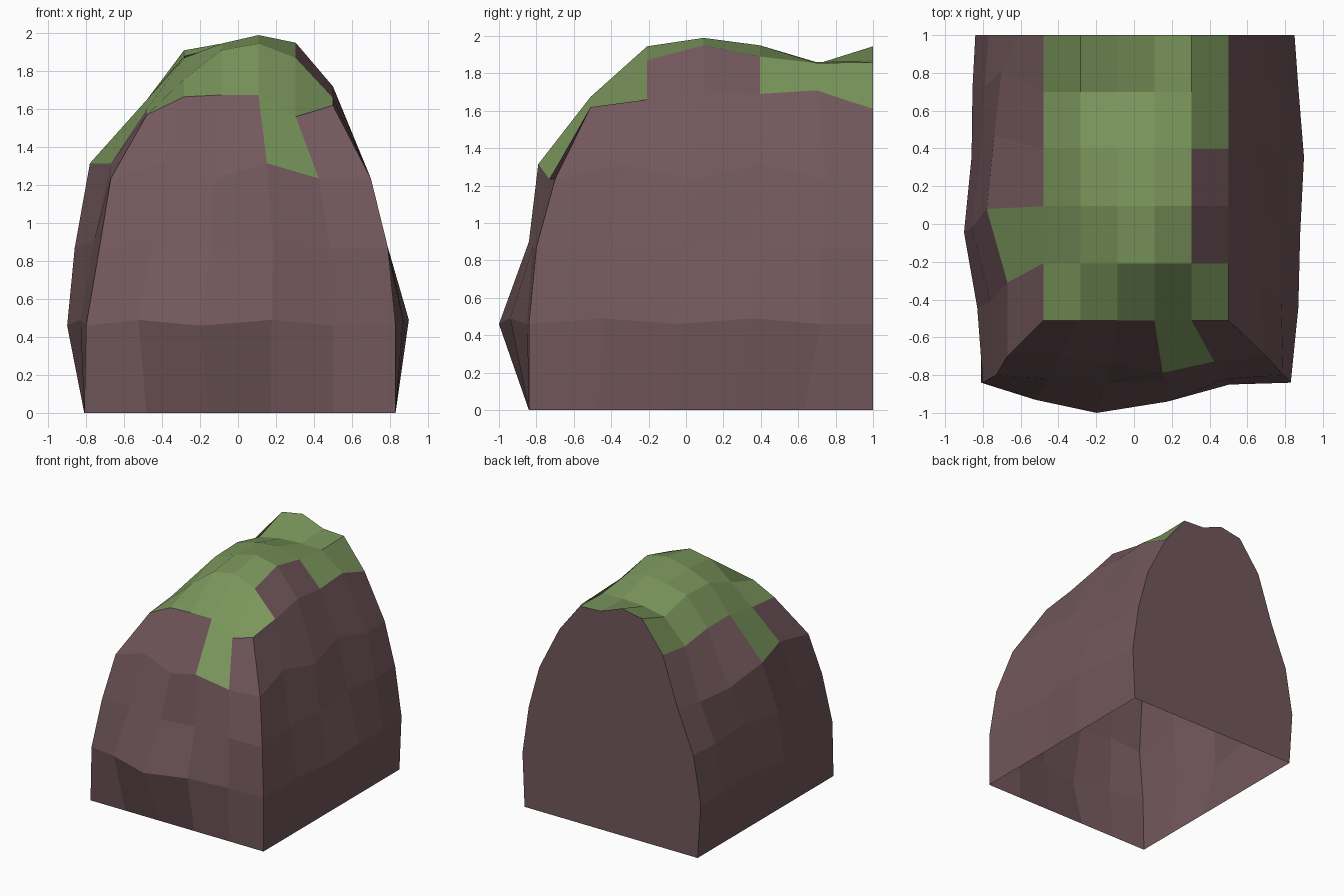
import bpy
import bmesh

if "Cube" in bpy.data.objects:
    bpy.data.objects.remove(bpy.data.objects["Cube"])

N = 5            # cells along every side
BACK = 1.0       # plane of the flat back


def make_material(name, rgb):
    mat = bpy.data.materials.new(name)
    mat.use_nodes = True
    color = (*rgb, 1.0)
    mat.diffuse_color = color
    bsdf = mat.node_tree.nodes["Principled BSDF"]
    bsdf.inputs["Base Color"].default_value = color
    bsdf.inputs["Roughness"].default_value = 0.9
    return mat


def lerp(a, b, i):
    return a + (b - a) * i / N


def ring_points(z, left, right, front, left_out, front_out, right_out,
                wobble=0.03, left_drift=0.06, right_drift=0.06, front_drift=0.0,
                left_peaks=(1, 3)):
    """Open ring: left side back to front, across the front, right side to the back."""
    def height(i, peaks=(1, 3)):
        return z + wobble * (i in peaks)

    def along(i, drift):
        return lerp(front, BACK, i) + drift * min(i, 3) / 2 * (i < N)

    side = range(N + 1)
    points = [(left - left_out[i], along(i, left_drift), height(i, left_peaks))
              for i in reversed(side)]
    points += [(lerp(left, right, i) + front_drift * (i < 3), front - front_out[i - 1], height(i))
               for i in range(1, N)]
    points += [(right + right_out[i], along(i, right_drift), height(i)) for i in side]
    return points


# Rock wall levels: straight base, bulging belly, tapering shoulders
none = [0] * (N + 1)
levels = [
    ring_points(0, -.81, .83, -.84, none, none, none,
                wobble=0, left_drift=0, right_drift=0),
    ring_points(.46, -.80, .83, -.84,
                [0, .03, .10, .06, .055, .04], [.09, .16, .10, .01],
                [0, .04, .05, .07, .04, .02], front_drift=-.05),
    ring_points(.87, -.73, .79, -.80,
                [0, .03, .13, .08, .06, .04], [.02, .04, .04, .02],
                [0, -.01, 0, -.01, 0, 0], front_drift=-.02),
    ring_points(1.235, -.67, .70, -.70,
                [0, 0, .11, .07, .03, -.05], [0, .04, .09, .03],
                [0, -.04, 0, -.04, 0, -.01],
                wobble=.08, left_drift=.10, left_peaks=(1, 2)),
]

# Uneven crown heights, one row per step from front to back
crown_heights = [
    [1.57, 1.665, 1.675, 1.675, 1.56, 1.62],
    [1.60, 1.76, 1.91, 1.945, 1.87, 1.66],
    [1.65, 1.87, 1.945, 1.99, 1.95, 1.72],
    [1.65, 1.88, 1.93, 1.95, 1.89, 1.69],
    [1.61, 1.81, 1.85, 1.86, 1.855, 1.71],
    [1.65, 1.91, 1.945, 1.87, 1.86, 1.61],
]

STONE, MOSS = 0, 1
bm = bmesh.new()


def add_face(verts, material):
    face = bm.faces.new(verts)
    face.material_index = material
    face.smooth = False


crown = [[bm.verts.new((lerp(-.48, .50, i), lerp(-.51, BACK, j), z))
          for i, z in enumerate(row)] for j, row in enumerate(crown_heights)]
crown_rim = [row[0] for row in reversed(crown)] + crown[0][1:N] + [row[N] for row in crown]
rings = [[bm.verts.new(p) for p in points] for points in levels] + [crown_rim]

# Walls, with one moss tongue on the front and another on the -x flank
tongues = {N - 2, N + 3}
for level, (low, high) in enumerate(zip(rings, rings[1:])):
    for s in range(len(low) - 1):
        mossy = level == len(levels) - 1 and s in tongues
        add_face((low[s], low[s + 1], high[s + 1], high[s]), MOSS if mossy else STONE)

# Mossy crown with a bare patch on one edge
for j in range(N):
    for i in range(N):
        bare = i == N - 1 and j in (1, 2)
        add_face((crown[j][i], crown[j][i + 1], crown[j + 1][i + 1], crown[j + 1][i]),
                 STONE if bare else MOSS)

# Flat back; the underside stays open
back = [ring[0] for ring in rings[:-1]] + crown[N] + [ring[-1] for ring in reversed(rings[:-1])]
add_face(back, STONE)

mesh = bpy.data.meshes.new("mossy_rock")
bm.to_mesh(mesh)
bm.free()
mesh.materials.append(make_material("brown stone", (.170, .096, .106)))
mesh.materials.append(make_material("green moss", (.195, .303, .106)))
rock = bpy.data.objects.new("mossy_rock", mesh)
bpy.context.collection.objects.link(rock)
